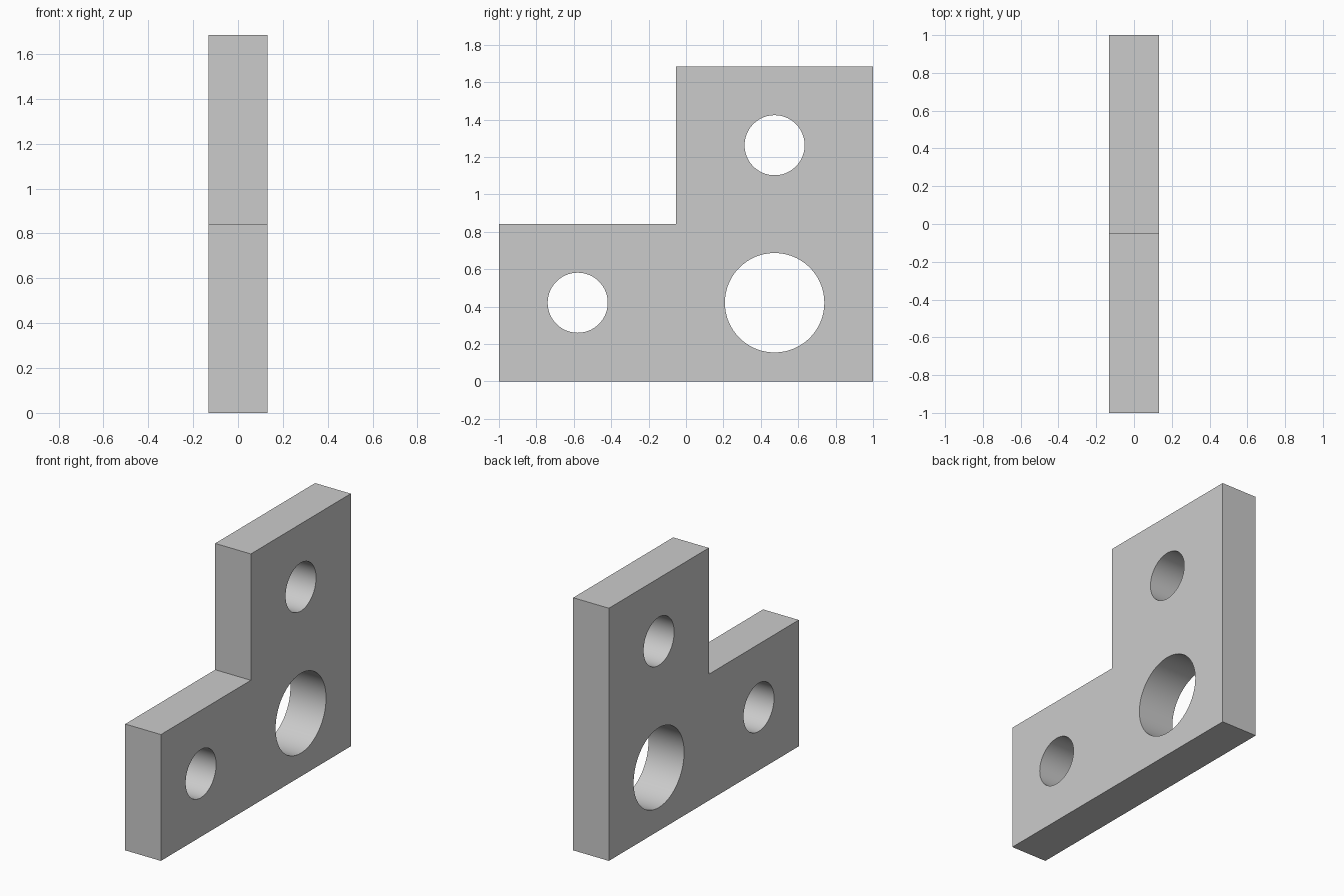
import bpy
import bmesh
from math import radians
from mathutils import Matrix, Vector

if "Cube" in bpy.data.objects:
    bpy.data.objects.remove(bpy.data.objects["Cube"], do_unlink=True)

U = 2 / 38           # one design unit
THICK = 5 * U

grey = bpy.data.materials.new("plain grey")
grey.use_nodes = True
colour = (0.6, 0.6, 0.6, 1)
grey.diffuse_color = colour
grey.node_tree.nodes["Principled BSDF"].inputs["Base Color"].default_value = colour


def add_object(name, bm):
    bmesh.ops.recalc_face_normals(bm, faces=bm.faces[:])
    mesh = bpy.data.meshes.new(name)
    bm.to_mesh(mesh)
    bm.free()
    mesh.materials.append(grey)
    obj = bpy.data.objects.new(name, mesh)
    bpy.context.collection.objects.link(obj)
    return obj


# L-shaped plate: side profile extruded across x
outline = [(0, 0), (38, 0), (38, 32), (18, 32), (18, 16), (0, 16)]
bm = bmesh.new()
face = bm.faces.new([bm.verts.new((-THICK / 2, (y - 19) * U, z * U)) for y, z in outline])
new = bmesh.ops.extrude_face_region(bm, geom=[face])["geom"]
bmesh.ops.translate(bm, vec=Vector((THICK, 0, 0)),
                    verts=[v for v in new if isinstance(v, bmesh.types.BMVert)])
plate = add_object("bracket_plate", bm)

# Round through-holes: name, y, z, radius
holes = [("front_hole", 8, 8, 3.05), ("corner_hole", 28, 8, 5.05), ("upper_hole", 28, 24, 3.05)]
cutters = []
for name, y, z, radius in holes:
    bm = bmesh.new()
    place = Matrix.Translation((0, (y - 19) * U, z * U)) @ Matrix.Rotation(radians(90), 4, "Y")
    bmesh.ops.create_cone(bm, cap_ends=True, segments=96, radius1=radius * U,
                          radius2=radius * U, depth=THICK * 2, matrix=place)
    cutter = add_object(name + "_cutter", bm)
    cutter.hide_render = True
    cutters.append(cutter)
    cut = plate.modifiers.new(name, "BOOLEAN")
    cut.operation = "DIFFERENCE"
    cut.solver = "EXACT"
    cut.object = cutter

# Bake the cuts, then drop the cutters
bpy.ops.object.select_all(action="DESELECT")
bpy.context.view_layer.objects.active = plate
plate.select_set(True)
for modifier in list(plate.modifiers):
    bpy.ops.object.modifier_apply(modifier=modifier.name)
for cutter in cutters:
    bpy.data.objects.remove(cutter, do_unlink=True)

# Smooth bores, crisp edges
bpy.ops.object.shade_smooth_by_angle(angle=radians(30))
